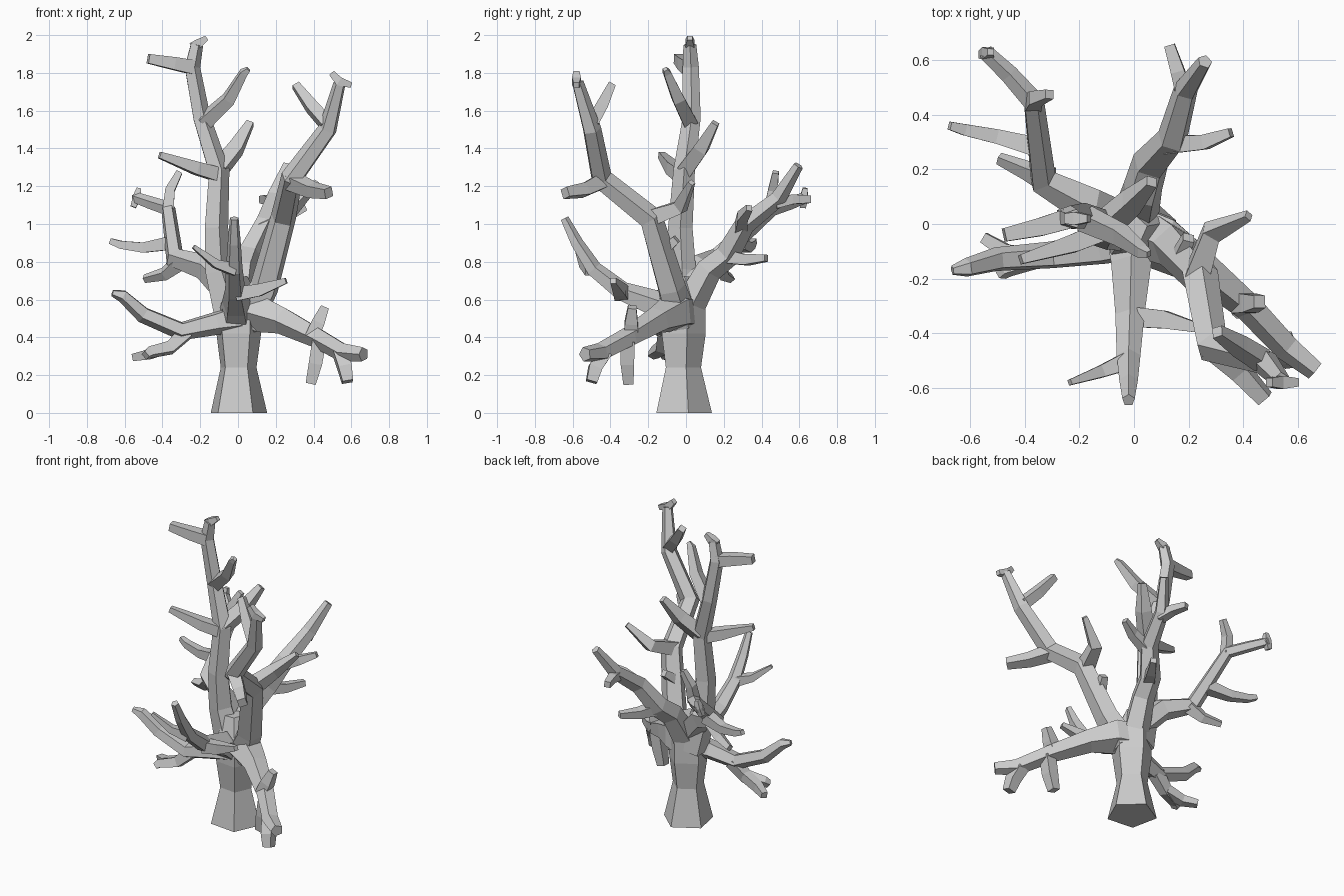
import bpy, bmesh, math
from mathutils import Vector


def limb(name, pts, sides=5, start=0.0):
    """Flat-faced tapering tube through points (x, y, z, radius)."""
    P = [Vector(p[:3]) for p in pts]
    R = [p[3] for p in pts]
    seg = [(b - a).normalized() for a, b in zip(P, P[1:])]
    tang = [seg[0]] + [(a + b).normalized() for a, b in zip(seg, seg[1:])] + [seg[-1]]
    ref = Vector((1, 0, 0)) if abs(tang[0].x) < 0.8 else Vector((0, 0, 1))
    bm = bmesh.new()
    rings = []
    for p, r, t in zip(P, R, tang):
        ref = (ref - t * ref.dot(t)).normalized()
        side = t.cross(ref)
        rings.append([])
        for i in range(sides):
            a = math.radians(start) + 2 * math.pi * i / sides
            rings[-1].append(bm.verts.new(p + (ref * math.cos(a) + side * math.sin(a)) * r))
    for a, b in zip(rings, rings[1:]):
        for i in range(sides):
            j = (i + 1) % sides
            bm.faces.new((a[i], a[j], b[j], b[i]))
    bm.faces.new(rings[0][::-1])
    bm.faces.new(rings[-1])
    bmesh.ops.recalc_face_normals(bm, faces=bm.faces)
    me = bpy.data.meshes.new(name)
    bm.to_mesh(me)
    bm.free()
    ob = bpy.data.objects.new(name, me)
    bpy.context.collection.objects.link(ob)


def twig(name, pts):
    limb(name, [(x, y, z, r * 1.05) for x, y, z, r in pts], 4, 45)


# Trunk: five-sided, flared foot and narrow waist
limb("trunk", [(0, -.02, 0, .158), (0, -.02, .24, .10), (0, -.02, .42, .125),
               (0, -.02, .58, .125), (-.01, -.02, .72, .06)], 5, 12)

# Tall leader and its twigs
limb("leader", [(-.04, -.01, .5, .10), (-.11, -.02, .75, .077), (-.12, -.03, .98, .068),
                (-.105, -.01, 1.28, .06), (-.195, .03, 1.56, .05), (-.245, .025, 1.83, .045),
                (-.22, .02, 1.95, .036)])
twig("leader_tip", [(-.25, .02, 1.94, .024), (-.21, .02, 1.955, .032), (-.165, .02, 1.985, .018)])
twig("leader_twig_left_high", [(-.24, .02, 1.83, .05), (-.34, -.01, 1.85, .045), (-.475, -.04, 1.875, .033)])
twig("leader_twig_right_high", [(-.18, .02, 1.54, .05), (-.05, -.04, 1.66, .042), (.03, -.10, 1.80, .027),
                                (.055, -.11, 1.82, .015)])
twig("leader_twig_back", [(-.10, 0, 1.29, .055), (-.01, .08, 1.40, .05), (.065, .155, 1.535, .026)])
twig("leader_twig_left_low", [(-.10, -.02, 1.26, .05), (-.22, -.07, 1.295, .045), (-.415, -.13, 1.365, .023)])

# Right bough, bending to the front
limb("right_bough", [(.04, -.03, .48, .10), (.14, -.08, .66, .08), (.24, -.19, 1.03, .07),
                     (.285, -.45, 1.24, .062), (.475, -.50, 1.50, .052), (.54, -.575, 1.75, .033)], 5, 20)
twig("right_bough_tip", [(.495, -.58, 1.80, .022), (.535, -.58, 1.755, .032), (.60, -.58, 1.735, .02)])
twig("right_bough_twig_high", [(.47, -.50, 1.53, .045), (.39, -.45, 1.62, .042), (.305, -.395, 1.735, .027)])
twig("right_bough_twig_low", [(.28, -.44, 1.23, .055), (.39, -.54, 1.18, .046), (.48, -.64, 1.165, .036)])
twig("right_bough_twig_back", [(.23, -.19, 1.03, .06), (.285, -.03, 1.09, .046), (.42, .03, 1.22, .02)])
twig("right_bough_stub", [(.17, -.12, .86, .04), (.20, -.05, .92, .028)])

# Back bough
limb("back_bough", [(0, 0, .54, .09), (.03, .12, .76, .075), (.06, .22, .84, .07),
                    (.14, .31, 1.0, .058), (.19, .49, 1.14, .046), (.26, .595, 1.31, .028)], 5, 10)
twig("back_bough_twig_end", [(.185, .47, 1.11, .04), (.16, .56, 1.13, .034), (.13, .655, 1.13, .026)])
twig("back_bough_twig_right", [(.12, .29, .97, .045), (.26, .30, 1.04, .036), (.355, .335, 1.085, .022)])
twig("back_bough_twig_low", [(.05, .20, .83, .05), (.13, .32, .81, .038), (.20, .425, .82, .024)])

# Left bough, bending to the back
limb("left_bough", [(-.03, 0, .62, .08), (-.17, .07, .77, .074), (-.335, .16, .82, .055),
                    (-.37, .45, 1.08, .042), (-.46, .55, 1.11, .036), (-.545, .63, 1.14, .03)], 5, 30)
twig("left_bough_tip", [(-.555, .62, 1.09, .02), (-.535, .625, 1.14, .03), (-.525, .63, 1.19, .016)])
twig("left_bough_twig_up", [(-.37, .44, 1.07, .04), (-.36, .46, 1.18, .034), (-.31, .475, 1.275, .022)])
twig("left_bough_twig_far", [(-.35, .28, .90, .048), (-.50, .32, .875, .036), (-.62, .345, .89, .028),
                             (-.675, .36, .91, .02)])
twig("left_bough_twig_low", [(-.31, .16, .80, .05), (-.39, .195, .735, .035), (-.495, .24, .71, .022)])

# Low right bough, drooping
limb("low_right_bough", [(0, -.02, .53, .11), (.10, -.06, .535, .11), (.24, -.15, .49, .076),
                         (.42, -.30, .40, .057), (.56, -.45, .32, .052), (.665, -.535, .31, .04)], 5, 20)
twig("low_right_twig_up", [(.39, -.29, .40, .05), (.425, -.29, .48, .046), (.46, -.285, .56, .03)])
twig("low_right_twig_down", [(.43, -.31, .38, .05), (.41, -.31, .26, .048), (.385, -.305, .155, .036)])
twig("low_right_twig_end", [(.54, -.43, .32, .05), (.565, -.48, .24, .048), (.58, -.50, .165, .038)])

# Low left bough
limb("low_left_bough", [(0, -.05, .50, .09), (-.12, -.09, .475, .064), (-.30, -.115, .435, .052),
                        (-.50, -.13, .52, .046), (-.61, -.16, .62, .036), (-.665, -.17, .635, .018)], 5, 30)
twig("low_left_twig_down", [(-.27, -.11, .43, .05), (-.36, -.125, .345, .042), (-.47, -.165, .32, .034),
                            (-.49, -.185, .305, .025)])
twig("low_left_twig_back", [(-.36, -.12, .35, .04), (-.47, -.10, .31, .036), (-.55, -.05, .295, .026)])

# Front bough
limb("front_bough", [(-.01, -.04, .50, .10), (-.01, -.15, .57, .078), (-.015, -.34, .64, .056),
                     (-.02, -.49, .76, .046), (-.02, -.58, .90, .036), (-.02, -.645, 1.03, .024)], 5, 18)
twig("front_twig_right", [(-.01, -.34, .63, .05), (.11, -.35, .65, .044), (.255, -.385, .70, .02)])
twig("front_twig_left", [(-.02, -.50, .76, .045), (-.12, -.54, .79, .03), (-.235, -.58, .88, .014)])
